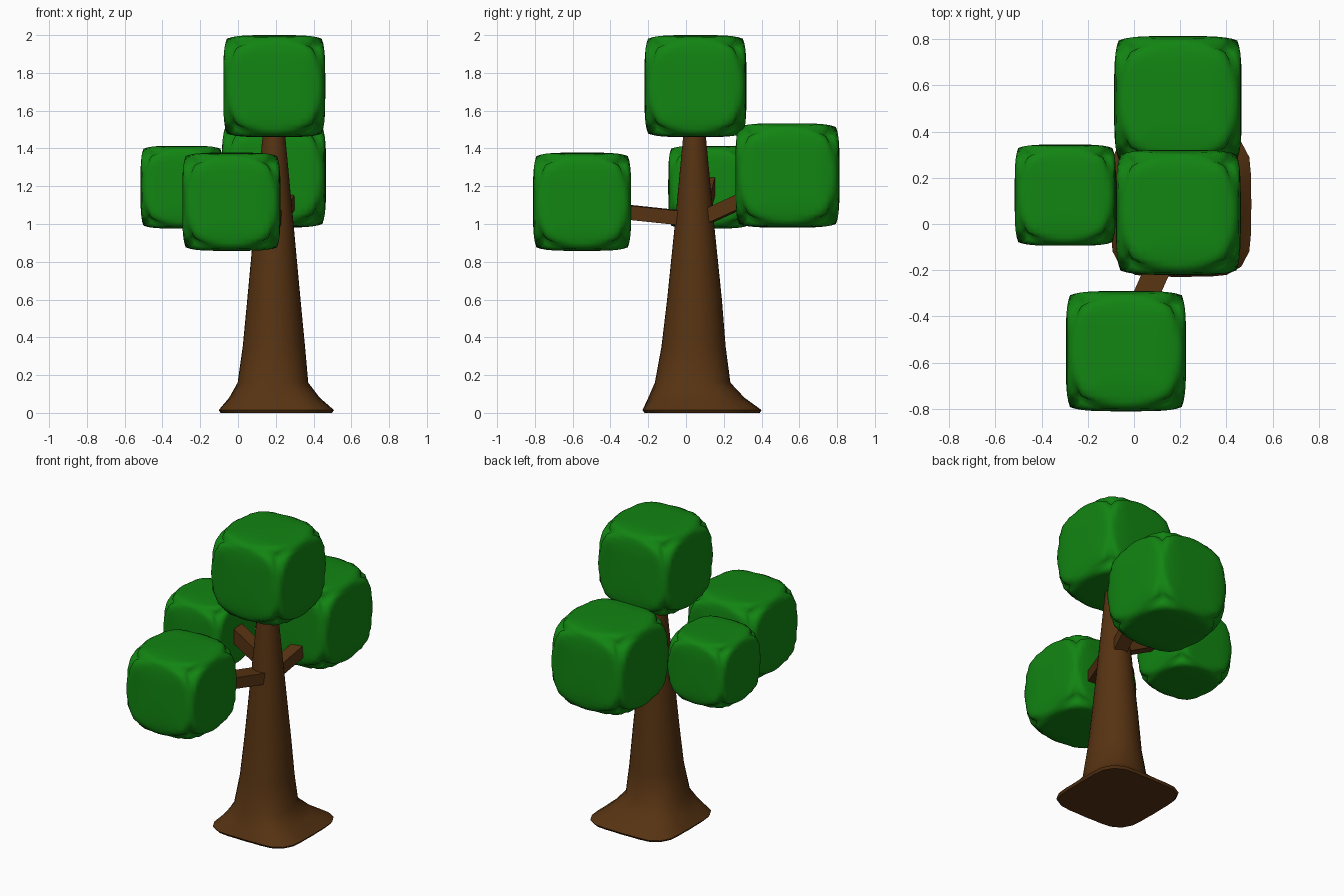
import bpy, bmesh, math
from mathutils import Vector

if "Cube" in bpy.data.objects:
    bpy.data.objects.remove(bpy.data.objects["Cube"])


def material(name, rgb):
    m = bpy.data.materials.new(name)
    m.diffuse_color = (*rgb, 1)
    m.use_nodes = True
    m.node_tree.nodes["Principled BSDF"].inputs["Base Color"].default_value = m.diffuse_color
    return m


GREEN = material("leaf green", (0.006, 0.235, 0.006))
BROWN = material("bark brown", (0.095, 0.033, 0.006))


def make_object(name, bm, mat, smooth_angle):
    bmesh.ops.recalc_face_normals(bm, faces=bm.faces)
    mesh = bpy.data.meshes.new(name)
    bm.to_mesh(mesh)
    bm.free()
    mesh.materials.append(mat)
    ob = bpy.data.objects.new(name, mesh)
    bpy.context.collection.objects.link(ob)
    bpy.ops.object.select_all(action='DESELECT')
    ob.select_set(True)
    bpy.context.view_layer.objects.active = ob
    bpy.ops.object.shade_smooth_by_angle(angle=math.radians(smooth_angle))
    return ob


def leaf_clump(name, center, half):
    # Cube with bulging faces and pulled-in corners
    bm = bmesh.new()
    bmesh.ops.create_cube(bm, size=2)
    bmesh.ops.subdivide_edges(bm, edges=bm.edges[:], cuts=15, use_grid_fill=True)
    for v in bm.verts:
        m3, m2, _ = sorted(abs(c) for c in v.co)
        f = 1 - 0.07 * m2 ** 4 - 0.2 * max(0, m2 * m2 + m3 * m3 - 1)
        v.co = Vector(center) + v.co * f * half
    make_object(name, bm, GREEN, 80)


def branch(name, start, end, width, height):
    # Square-section limb
    a, b = Vector(start), Vector(end)
    d = (b - a).normalized()
    side = d.cross(Vector((0, 0, 1))).normalized() * width / 2
    up = side.cross(d).normalized() * height / 2
    bm = bmesh.new()
    rings = [[bm.verts.new(p + side * s + up * t)
              for s, t in ((-1, -1), (1, -1), (1, 1), (-1, 1))] for p in (a, b)]
    for i in range(4):
        j = (i + 1) % 4
        bm.faces.new((rings[0][i], rings[0][j], rings[1][j], rings[1][i]))
    for r in rings:
        bm.faces.new(r)
    make_object(name, bm, BROWN, 30)


# Trunk: rings of (z, centre x, centre y, half width, half depth, corner bulge)
SIDES = 32
bm = bmesh.new()
rings = []
for z, cx, cy, rx, ry, k in (
        (0.0, 0.203, 0.085, 0.295, 0.305, 0.21), (0.015, 0.203, 0.085, 0.305, 0.315, 0.21),
        (0.08, 0.193, 0.055, 0.24, 0.255, 0.13),
        (0.16, 0.185, 0.035, 0.187, 0.2, 0.03), (0.35, 0.19, 0.04, 0.165, 0.17, 0),
        (0.6, 0.19, 0.045, 0.141, 0.145, 0), (1.0, 0.19, 0.045, 0.104, 0.104, 0),
        (1.55, 0.19, 0.045, 0.052, 0.052, 0)):
    ring = []
    for i in range(SIDES):
        t = 2 * math.pi * i / SIDES
        g = 1 + k * abs(math.sin(2 * t)) ** 3
        ring.append(bm.verts.new((cx + rx * g * math.cos(t), cy + ry * g * math.sin(t), z)))
    rings.append(ring)
for lo, hi in zip(rings, rings[1:]):
    for i in range(SIDES):
        j = (i + 1) % SIDES
        bm.faces.new((lo[i], lo[j], hi[j], hi[i]))
bm.faces.new(rings[0])
bm.faces.new(rings[-1])
make_object("trunk", bm, BROWN, 50)

# Branches
branch("front_branch", (0.19, 0.0, 1.03), (0.02, -0.38, 1.07), 0.11, 0.075)
branch("back_branch", (0.2, 0.07, 1.02), (0.27, 0.32, 1.135), 0.085, 0.075)
branch("left_branch", (0.18, 0.08, 1.07), (-0.12, 0.115, 1.215), 0.085, 0.09)

# Foliage
leaf_clump("top_leaves", (0.192, 0.05, 1.73), 0.27)
leaf_clump("back_leaves", (0.19, 0.537, 1.257), 0.276)
leaf_clump("left_leaves", (-0.297, 0.125, 1.195), 0.219)
leaf_clump("front_leaves", (-0.035, -0.55, 1.118), 0.26)
